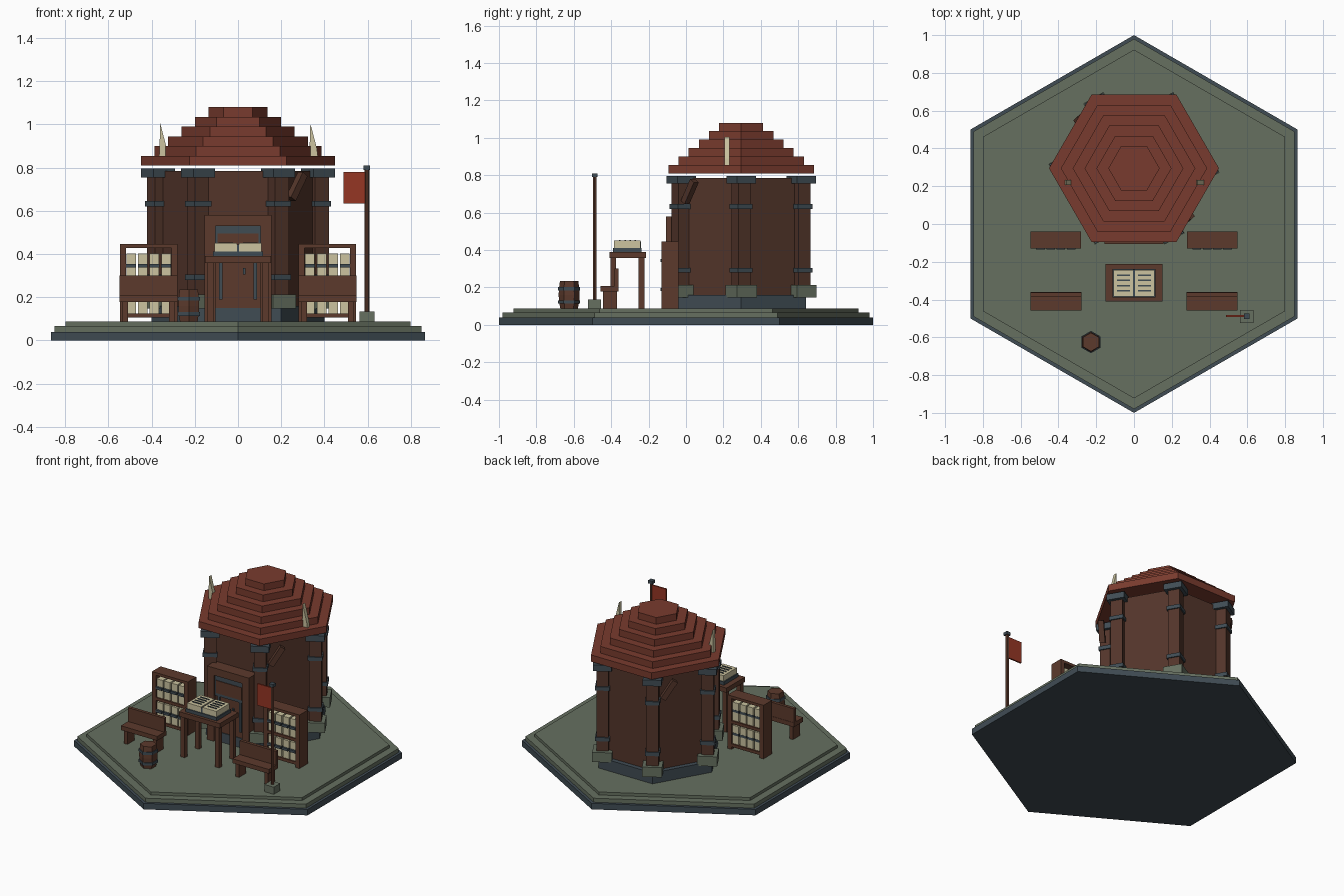
import bpy, bmesh, math
from mathutils import Vector, Matrix

if "Cube" in bpy.data.objects:
    bpy.data.objects.remove(bpy.data.objects["Cube"])


def srgb(h):
    out = []
    for i in (0, 2, 4):
        c = int(h[i:i + 2], 16) / 255
        out.append(c / 12.92 if c < 0.04045 else ((c + 0.055) / 1.055) ** 2.4)
    return (*out, 1)


COLOURS = {"stone_green": "667060", "slate": "404C54", "wall_wood": "53352A",
           "wood": "5C3A2C", "roof_red": "793B2E", "flag_red": "953624",
           "parchment": "CCC4A0"}
MATS = {}
for key, val in COLOURS.items():
    MATS[key] = bpy.data.materials.new(key)
    MATS[key].diffuse_color = srgb(val)


def finish(name, bm, mat):
    bmesh.ops.recalc_face_normals(bm, faces=bm.faces)
    me = bpy.data.meshes.new(name)
    bm.to_mesh(me)
    bm.free()
    me.materials.append(MATS[mat])
    ob = bpy.data.objects.new(name, me)
    bpy.context.collection.objects.link(ob)
    return ob


def box(name, mat, x0, x1, y0, y1, z0, z1):
    """Axis-aligned box from its limits."""
    bm = bmesh.new()
    m = Matrix.Translation(((x0 + x1) / 2, (y0 + y1) / 2, (z0 + z1) / 2))
    m = m @ Matrix.Diagonal((x1 - x0, y1 - y0, z1 - z0, 1))
    bmesh.ops.create_cube(bm, size=1, matrix=m)
    return finish(name, bm, mat)


def stack(name, mat, cx, cy, rings, sides=6, turn=0):
    """Upright prism lofted through (radius, z) rings."""
    bm = bmesh.new()
    loops = []
    for r, z in rings:
        loops.append([bm.verts.new((cx + r * math.cos(math.radians(turn + 360 * k / sides)),
                                    cy + r * math.sin(math.radians(turn + 360 * k / sides)), z))
                      for k in range(sides)])
    for a, b in zip(loops, loops[1:]):
        for k in range(sides):
            j = (k + 1) % sides
            bm.faces.new((a[k], a[j], b[j], b[k]))
    bm.faces.new(loops[0])
    bm.faces.new(loops[-1])
    return finish(name, bm, mat)


def beam(name, mat, p, q, w):
    """Square beam between two points."""
    p, q = Vector(p), Vector(q)
    d = q - p
    bm = bmesh.new()
    m = Matrix.Translation((p + q) / 2) @ d.to_track_quat('Z', 'Y').to_matrix().to_4x4()
    bmesh.ops.create_cube(bm, size=1, matrix=m @ Matrix.Diagonal((w, w, d.length, 1)))
    return finish(name, bm, mat)


# Stepped hexagonal platform
stack("platform_footing", "slate", 0, 0, [(1, 0), (1, 0.04)], turn=30)
stack("platform_step", "stone_green", 0, 0, [(0.98, 0.04), (0.98, 0.067)], turn=30)
stack("platform_top", "stone_green", 0, 0, [(0.923, 0.067), (0.923, 0.087)], turn=30)

# Hut body
HY = 0.295
stack("foundation", "slate", 0, HY, [(0.40, 0.087), (0.40, 0.16)])
stack("walls", "wall_wood", 0, HY, [(0.365, 0.16), (0.365, 0.785)])

# Corner posts with stone feet, metal bands and capitals
for k in range(6):
    a = math.radians(60 * k)
    px, py = 0.37 * math.cos(a), HY + 0.37 * math.sin(a)
    for name, mat, side, z0, z1 in (("post", "wall_wood", 0.075, 0.16, 0.76),
                                    ("post_foot", "stone_green", 0.122, 0.147, 0.212),
                                    ("post_band_low", "slate", 0.09, 0.28, 0.305),
                                    ("post_band_high", "slate", 0.09, 0.62, 0.645),
                                    ("capital", "slate", 0.115, 0.755, 0.796)):
        r = side / math.sqrt(2)
        stack(name, mat, px, py, [(r, z0), (r, z1)], sides=4, turn=75)

# Diagonal eave braces on two opposite walls
for s in (1, -1):
    beam("eave_brace", "wall_wood", (s * 0.245, HY - s * 0.3, 0.655),
         (s * 0.30, HY - s * 0.25, 0.77), 0.035)

# Stepped roof
for i in range(6):
    r = 0.45 - 0.0628 * i
    z = 0.81 + 0.045 * i
    stack("roof_tier", "roof_red", 0, HY, [(r, z), (r, z + 0.045)])

# Roof horns: thin leaning wedges
for x in (-0.365, 0.33):
    bm = bmesh.new()
    pts = [(x, 0.85), (x + 0.04, 0.85), (x + 0.035, 0.89), (x + 0.005, 1.005)]
    f = bm.faces.new([bm.verts.new((a, 0.207, b)) for a, b in pts])
    ext = bmesh.ops.extrude_face_region(bm, geom=[f])["geom"]
    bmesh.ops.translate(bm, vec=(0, 0.025, 0),
                        verts=[g for g in ext if isinstance(g, bmesh.types.BMVert)])
    finish("roof_horn", bm, "parchment")

# Door with frame, window plate, straps and handle
for s in (-1, 1):
    box("door_jamb", "wood", s * 0.13 - 0.025, s * 0.13 + 0.025, -0.107, -0.02, 0.087, 0.58)
    box("door_strap", "slate", s * 0.08 - 0.008, s * 0.08 + 0.008, -0.092, -0.085, 0.19, 0.40)
box("door_lintel", "wood", -0.155, 0.155, -0.107, -0.02, 0.53, 0.58)
box("door_panel", "wood", -0.11, 0.11, -0.085, -0.02, 0.15, 0.54)
box("door_step", "slate", -0.11, 0.11, -0.09, -0.02, 0.087, 0.15)
box("door_plate", "slate", -0.115, 0.115, -0.094, -0.085, 0.39, 0.53)
box("door_plate_inset", "wood", -0.095, 0.095, -0.098, -0.09, 0.41, 0.495)
box("door_handle", "slate", 0.022, 0.034, -0.095, -0.085, 0.305, 0.335)

# Bookshelves (open backed) and benches, one pair on each side
for s in (-1, 1):
    c = s * 0.414
    for e in (-1, 1):
        x = c + e * 0.119
        box("shelf_side", "wood", x - 0.014, x + 0.014, -0.13, -0.04, 0.087, 0.44)
        box("bench_leg", "wood", c + e * 0.108 - 0.013, c + e * 0.108 + 0.013,
            -0.445, -0.37, 0.087, 0.18)
    for z0, z1 in ((0.105, 0.125), (0.26, 0.28), (0.428, 0.446)):
        w = 0.133 if z1 > 0.4 else 0.107
        box("shelf_board", "wood", c - w, c + w, -0.13, -0.04, z0, z1)
    for z in (0.125, 0.28):
        for k in range(4):
            x = c + (k - 1.5) * 0.054
            box("scroll_book", "parchment", x - 0.022, x + 0.022, -0.122, -0.05, z, z + 0.122)
            box("book_band", "slate", x - 0.0225, x + 0.0225, -0.135, -0.049, z + 0.057, z + 0.073)
    box("bench_seat", "wood", c - 0.135, c + 0.135, -0.458, -0.36, 0.178, 0.207)
    box("bench_back", "wood", c - 0.135, c + 0.135, -0.383, -0.362, 0.2, 0.30)

# Table
box("table_top", "wood", -0.152, 0.152, -0.41, -0.213, 0.358, 0.39)
for x in (-0.128, 0.128):
    for y in (-0.388, -0.238):
        box("table_leg", "wood", x - 0.015, x + 0.015, y - 0.015, y + 0.015, 0.087, 0.36)

# Open book on the table
box("book_cover", "slate", -0.115, 0.115, -0.39, -0.237, 0.39, 0.412)
for s in (-1, 1):
    xs = sorted((s * 0.005, s * 0.108))
    box("book_page", "parchment", *xs, -0.384, -0.243, 0.412, 0.45)
    for k in range(4):
        xt = sorted((s * 0.022, s * 0.09))
        y = -0.272 - 0.027 * k
        box("text_line", "slate", *xt, y - 0.004, y + 0.004, 0.449, 0.454)
box("book_spine", "slate", -0.005, 0.005, -0.386, -0.241, 0.41, 0.445)

# Barrel with two hoops
BX, BY = -0.228, -0.625
stack("barrel", "wood", BX, BY, [(0.047, 0.087), (0.054, 0.125), (0.056, 0.16),
                                 (0.054, 0.195), (0.049, 0.235)], turn=30)
for z in (0.122, 0.193):
    stack("barrel_hoop", "slate", BX, BY, [(0.059, z - 0.009), (0.059, z + 0.009)], turn=30)

# Flagpole
box("flag_base", "stone_green", 0.562, 0.632, -0.523, -0.455, 0.087, 0.135)
stack("flag_pole", "wood", 0.597, -0.488, [(0.011, 0.13), (0.011, 0.79)], sides=6)
box("pole_cap", "slate", 0.582, 0.612, -0.503, -0.473, 0.79, 0.81)
box("flag", "flag_red", 0.488, 0.59, -0.493, -0.483, 0.635, 0.78)

for m in bpy.data.materials:
    if m.users and not m.is_grease_pencil:
        m.use_nodes = True
        m.node_tree.nodes["Principled BSDF"].inputs["Base Color"].default_value = m.diffuse_color
